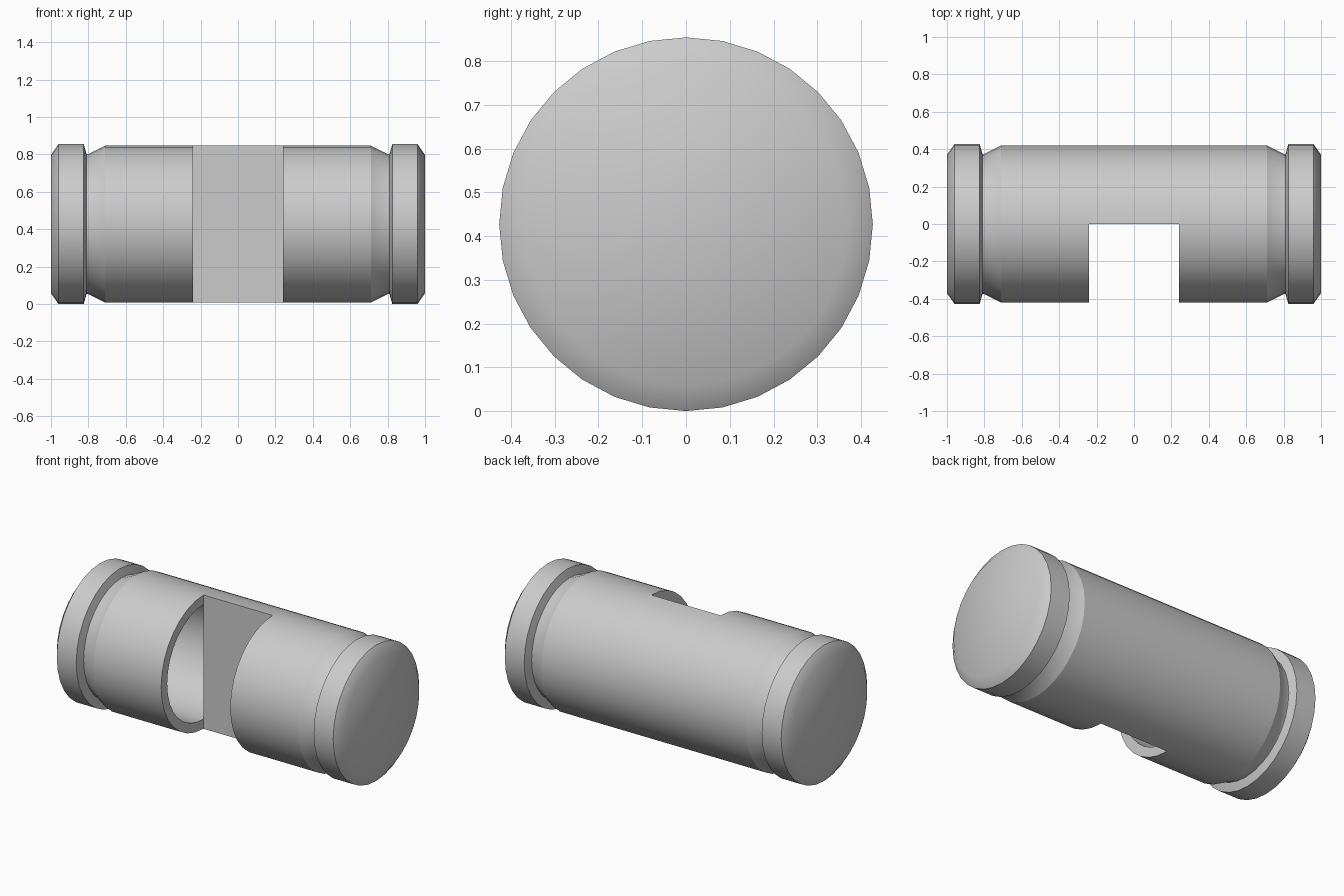
import bpy, bmesh, math

if "Cube" in bpy.data.objects:
    bpy.data.objects.remove(bpy.data.objects["Cube"])

SIDES = 32
AXIS_Z = 0.427      # height of the pin axis
SLOT = 0.24         # half width of the slot
BODY_R = 0.42


def ring_point(x, r, i):
    a = 2 * math.pi * i / SIDES
    return (x, r * math.sin(a), AXIS_Z + r * math.cos(a))


def finish(name, bm, crease_x=None):
    bmesh.ops.recalc_face_normals(bm, faces=bm.faces)
    for f in bm.faces:
        f.smooth = True
    for e in bm.edges:
        on_crease = crease_x is not None and all(abs(v.co.x - crease_x) < 1e-4 for v in e.verts)
        e.smooth = not on_crease and e.calc_face_angle(0) < math.radians(40)
    mesh = bpy.data.meshes.new(name)
    bm.to_mesh(mesh)
    bm.free()
    obj = bpy.data.objects.new(name, mesh)
    bpy.context.collection.objects.link(obj)
    return obj


# Hollow end: bore floor, bore wall, slot wall, body, taper, groove, rim, chamfer
PROFILE = [(0.76, 0.36), (SLOT, 0.36), (SLOT, BODY_R), (0.71, BODY_R),
           (0.80, 0.375), (0.81, 0.375), (0.825, 0.427), (0.96, 0.427), (1.0, 0.37)]


def hollow_end(name, side):
    bm = bmesh.new()
    rings = [[bm.verts.new(ring_point(side * x, r, i)) for i in range(SIDES)]
             for x, r in PROFILE]
    for a, b in zip(rings, rings[1:]):
        for i in range(SIDES):
            j = (i + 1) % SIDES
            bm.faces.new((a[i], a[j], b[j], b[i]))
    bm.faces.new(rings[0])
    bm.faces.new(rings[-1])
    finish(name, bm, side * 0.71)


hollow_end("right_end", 1)
hollow_end("left_end", -1)

# Half-round bridge behind the slot
bm = bmesh.new()
left, right = [[bm.verts.new(ring_point(x, BODY_R, i)) for i in range(SIDES // 2 + 1)]
               for x in (-SLOT, SLOT)]
for i in range(SIDES // 2):
    bm.faces.new((left[i], left[i + 1], right[i + 1], right[i]))
bm.faces.new((left[0], left[-1], right[-1], right[0]))
bm.faces.new(left)
bm.faces.new(right)
finish("slot_bridge", bm)
